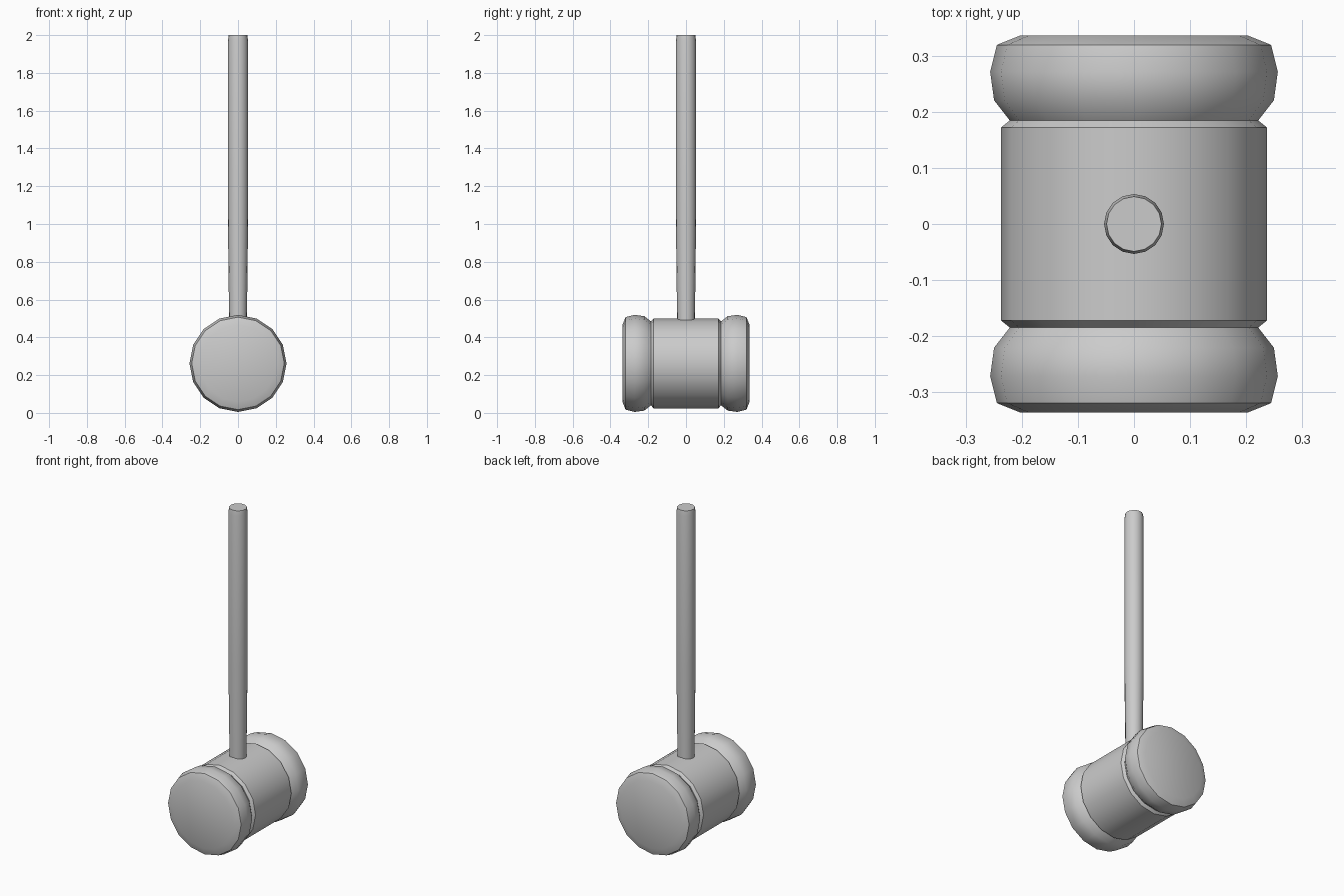
import bpy, bmesh
from math import cos, sin, tau, radians

if "Cube" in bpy.data.objects:
    bpy.data.objects.remove(bpy.data.objects["Cube"])

SIDES = 16


def lathe(name, profile, axis, centre):
    """Spin a (radius, position) profile round the y or z axis, with capped ends."""
    bm = bmesh.new()
    rings = []
    for r, p in profile:
        ring = []
        for i in range(SIDES):
            a = tau * i / SIDES
            u, v = r * cos(a), r * sin(a)
            co = (u, p, v) if axis == 'Y' else (u, v, p)
            ring.append(bm.verts.new(co))
        rings.append(ring)
    for lo, hi in zip(rings, rings[1:]):
        for i in range(SIDES):
            j = (i + 1) % SIDES
            bm.faces.new((lo[i], lo[j], hi[j], hi[i]))
    bm.faces.new(rings[0])
    bm.faces.new(rings[-1])
    bmesh.ops.recalc_face_normals(bm, faces=bm.faces[:])
    mesh = bpy.data.meshes.new(name)
    bm.to_mesh(mesh)
    bm.free()
    obj = bpy.data.objects.new(name, mesh)
    obj.location = centre
    bpy.context.collection.objects.link(obj)
    bpy.ops.object.select_all(action='DESELECT')
    obj.select_set(True)
    bpy.context.view_layer.objects.active = obj
    bpy.ops.object.shade_smooth_by_angle(angle=radians(30))
    return obj


# Mallet head: barrel with a groove and a rounded collar at each end
half = [(0.238, 0.172), (0.222, 0.185), (0.250, 0.221),
        (0.257, 0.272), (0.245, 0.320), (0.203, 0.337)]
lathe("mallet_head", [(r, -y) for r, y in reversed(half)] + half, 'Y', (0, 0, 0.262))

# Handle: narrows towards the head, small chamfer at the tip
lathe("handle", [(0.047, 0.47), (0.0535, 1.03), (0.0535, 1.97), (0.049, 2.0)],
      'Z', (0, 0, 0))
